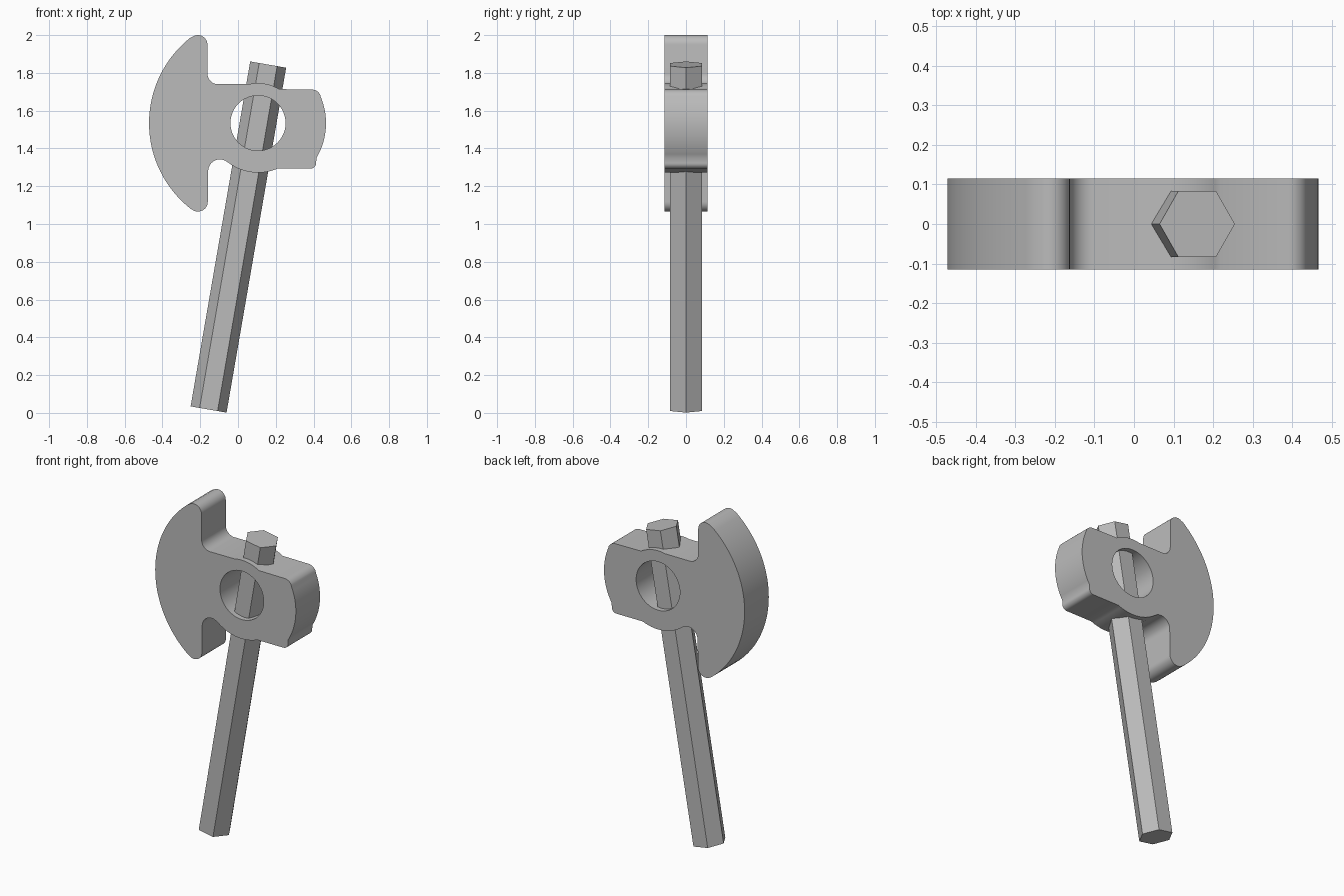
import bpy
import bmesh
from math import radians, sin, cos

cube = bpy.data.objects.get("Cube")
if cube:
    bpy.data.objects.remove(cube, do_unlink=True)

grey = bpy.data.materials.new("plain_grey")
grey.use_nodes = True
COLOUR = (0.5, 0.5, 0.5, 1)
grey.diffuse_color = COLOUR
grey.node_tree.nodes["Principled BSDF"].inputs["Base Color"].default_value = COLOUR


def arc(cx, cz, r, start, end, steps):
    """Points along an arc in the xz plane, angles in degrees."""
    angles = [radians(start + (end - start) * i / steps) for i in range(steps + 1)]
    return [(cx + r * cos(a), cz + r * sin(a)) for a in angles]


def prism(name, loops, depth):
    """Extrude closed outlines (later ones are holes) along y, centred on y = 0."""
    bm = bmesh.new()
    edges = []
    for loop in loops:
        verts = [bm.verts.new((x, -depth / 2, z)) for x, z in loop]
        edges += [bm.edges.new((v, verts[i - 1])) for i, v in enumerate(verts)]
    bmesh.ops.triangle_fill(bm, edges=edges, use_beauty=True, normal=(0, -1, 0))
    result = bmesh.ops.extrude_face_region(bm, geom=bm.faces[:], use_keep_orig=True)
    moved = [g for g in result["geom"] if isinstance(g, bmesh.types.BMVert)]
    bmesh.ops.translate(bm, verts=moved, vec=(0, depth, 0))
    bmesh.ops.recalc_face_normals(bm, faces=bm.faces[:])
    mesh = bpy.data.meshes.new(name)
    bm.to_mesh(mesh)
    bm.free()
    mesh.materials.append(grey)
    obj = bpy.data.objects.new(name, mesh)
    bpy.context.collection.objects.link(obj)
    return obj


# Axe head: concentric arcs around the eye, joined by rounded corners
EX, EZ = 0.106, 1.534
outline = (
    arc(-0.212, 1.95, 0.05, 127, 0, 12)              # upper blade tip
    + arc(-0.105, 1.797, 0.057, 180, 270, 12)        # upper throat
    + arc(EX, EZ, 0.212, 103, 58, 10)                # swell above the eye
    + arc(0.39, 1.662, 0.05, 90, 26, 8)              # poll upper corner
    + arc(EX, EZ, 0.36, 23, -31, 14)                 # poll face
    + arc(0.384, 1.323, 0.03, 0, -90, 6)             # poll lower corner
    + arc(EX, EZ, 0.262, -67, -127, 14)              # swell below the eye
    + arc(-0.096, 1.28, 0.062, 52, 180, 12)          # lower throat
    + arc(-0.212, 1.118, 0.052, 0, -126, 12)         # lower blade tip
    + arc(EX, EZ, 0.577, -128.5, -231.5, 40)         # cutting edge
)
eye = arc(EX, EZ, 0.146, 0, 352.5, 47)
head = prism("axe_head", [outline, eye], 0.23)
bpy.ops.object.select_all(action="DESELECT")
head.select_set(True)
bpy.context.view_layer.objects.active = head
bpy.ops.object.shade_smooth_by_angle(angle=radians(30))

# Handle: long hexagonal bar leaning through the head
handle = prism("handle", [arc(0, 0, 0.0965, 0, 300, 5)], 1.853)
handle.rotation_euler = (radians(90), radians(9.8), 0)
handle.location = (0.002, 0, 0.931)
